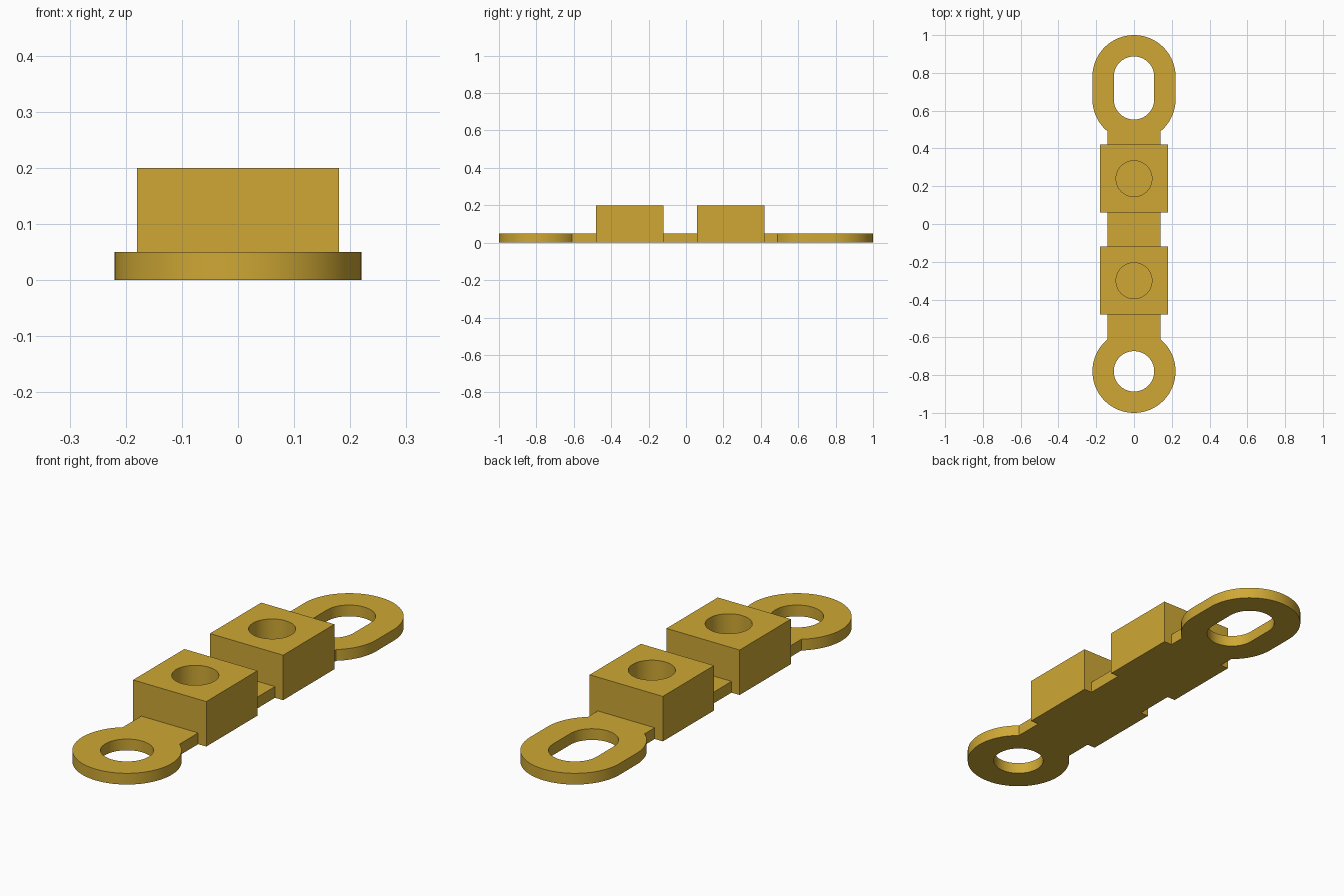
import bpy, bmesh
from math import sin, cos, pi, asin

cube = bpy.data.objects.get("Cube")
if cube:
    bpy.data.objects.remove(cube, do_unlink=True)

PLATE_H, BLOCK_H = 0.05, 0.2
RING_R, HOLE_R, NECK_HALF = 0.22, 0.107, 0.14
ROUND_Y, SLOT_NEAR, SLOT_FAR = -0.78, 0.66, 0.78
BLOCK_SIDE, BORE_R = 0.36, 0.095
BLOCK_YS = (-0.30, 0.24)

brass = bpy.data.materials.new("brass")
brass.use_nodes = True
brass.diffuse_color = (0.62, 0.39, 0.035, 1)
brass.node_tree.nodes["Principled BSDF"].inputs["Base Color"].default_value = brass.diffuse_color


def arc(cy, r, start, end, steps=32):
    return [(r * cos(start + (end - start) * i / steps),
             cy + r * sin(start + (end - start) * i / steps)) for i in range(steps + 1)]


def prism(name, outline, z0, z1):
    """Closed solid raised from a flat counter-clockwise outline."""
    bm = bmesh.new()
    face = bm.faces.new([bm.verts.new((x, y, z0)) for x, y in outline])
    raised = bmesh.ops.extrude_face_region(bm, geom=[face])["geom"]
    for v in raised:
        if isinstance(v, bmesh.types.BMVert):
            v.co.z = z1
    bmesh.ops.recalc_face_normals(bm, faces=bm.faces)
    mesh = bpy.data.meshes.new(name)
    bm.to_mesh(mesh)
    bm.free()
    mesh.materials.append(brass)
    obj = bpy.data.objects.new(name, mesh)
    bpy.context.collection.objects.link(obj)
    return obj


def combine(target, tool, operation):
    """Apply a boolean and discard the tool."""
    mod = target.modifiers.new(operation.lower(), "BOOLEAN")
    mod.operation, mod.solver, mod.object = operation, "EXACT", tool
    bpy.context.view_layer.objects.active = target
    bpy.ops.object.modifier_apply(modifier=mod.name)
    bpy.data.objects.remove(tool, do_unlink=True)


def stadium(near, far, r):
    return arc(far, r, 0, pi) + arc(near, r, pi, 2 * pi)


# Flat strap: round eye, narrow neck, elongated eye
half = asin(NECK_HALF / RING_R)
outline = (arc(ROUND_Y, RING_R, pi / 2 + half, 2.5 * pi - half, 72)
           + arc(SLOT_NEAR, RING_R, -pi / 2 + half, 0, 16)
           + arc(SLOT_FAR, RING_R, 0, pi, 48)
           + arc(SLOT_NEAR, RING_R, pi, 1.5 * pi - half, 16))
# Drop repeated points where arcs join
outline = [p for i, p in enumerate(outline)
           if abs(p[0] - outline[i - 1][0]) + abs(p[1] - outline[i - 1][1]) > 1e-5]
link = prism("connector_link", outline, 0, PLATE_H)

# Raised square blocks
s = BLOCK_SIDE / 2
for y in BLOCK_YS:
    block = prism("block", [(-s, y - s), (s, y - s), (s, y + s), (-s, y + s)], 0, BLOCK_H)
    combine(link, block, "UNION")

# Blind bores in the blocks
for y in BLOCK_YS:
    combine(link, prism("bore_cutter", arc(y, BORE_R, 0, 2 * pi, 64)[:-1], PLATE_H, BLOCK_H + 0.1),
            "DIFFERENCE")

# Through openings in the two eyes
combine(link, prism("round_cutter", arc(ROUND_Y, HOLE_R, 0, 2 * pi, 64)[:-1], -0.1, 0.1), "DIFFERENCE")
combine(link, prism("slot_cutter", stadium(SLOT_NEAR, SLOT_FAR, HOLE_R), -0.1, 0.1), "DIFFERENCE")

# Smooth round walls, crisp edges
link.select_set(True)
bpy.context.view_layer.objects.active = link
bpy.ops.object.shade_smooth_by_angle(angle=pi / 6)
